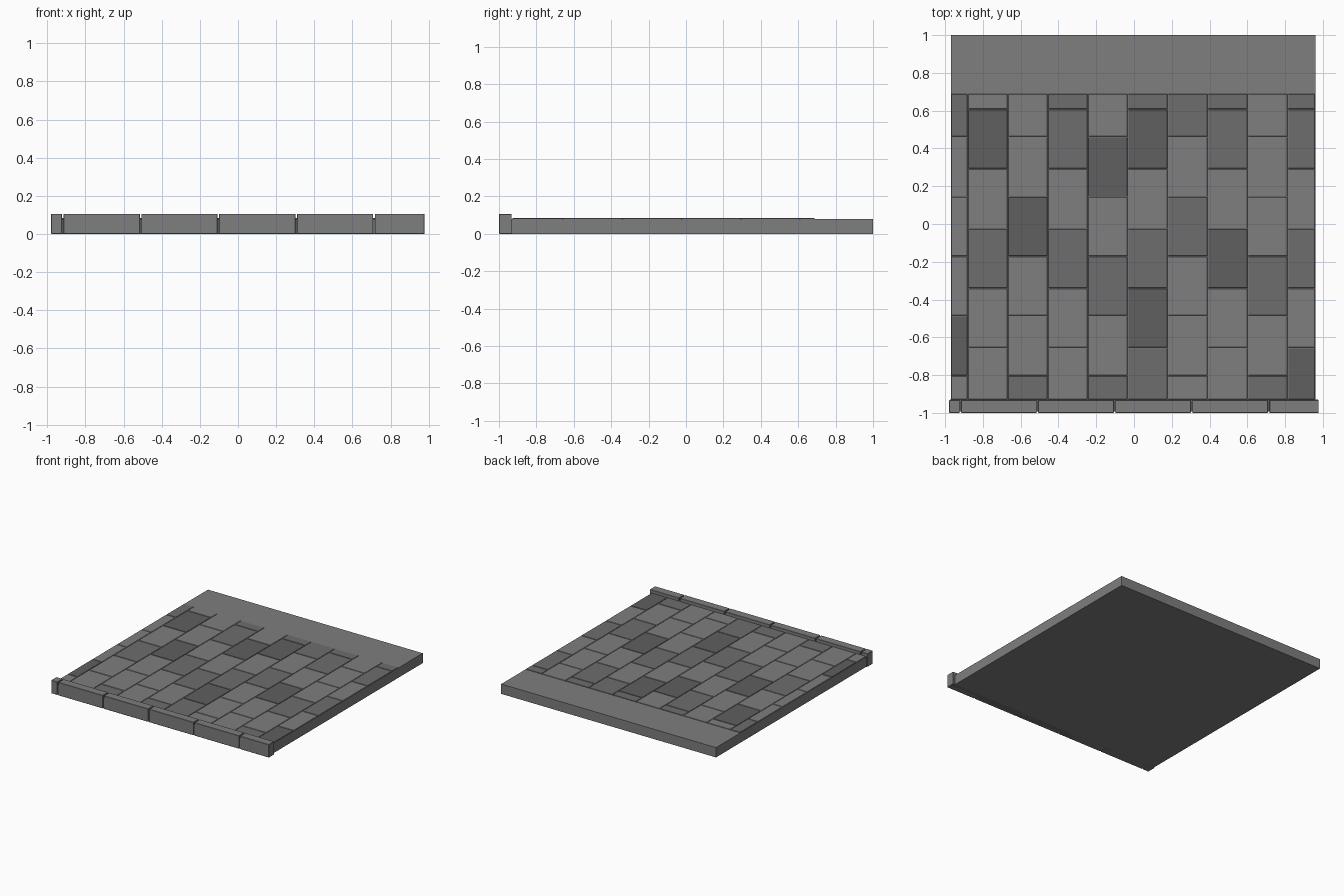
import bpy

if "Cube" in bpy.data.objects:
    bpy.data.objects.remove(bpy.data.objects["Cube"])

def material(name, v):
    m = bpy.data.materials.new(name)
    m.diffuse_color = (v, v, v, 1)
    m.use_nodes = True
    m.node_tree.nodes["Principled BSDF"].inputs["Base Color"].default_value = m.diffuse_color
    return m

LIGHT = material("light_stone", 0.21)
MID = material("mid_stone", 0.155)
DARK = material("dark_stone", 0.115)
SHADES = {"l": LIGHT, "m": MID, "d": DARK}

def box(name, x0, x1, y0, y1, z0, z1, mat, bevel=0):
    bpy.ops.mesh.primitive_cube_add(size=1, location=((x0+x1)/2, (y0+y1)/2, (z0+z1)/2))
    o = bpy.context.object
    o.name = name
    o.scale = (x1-x0, y1-y0, z1-z0)
    bpy.ops.object.transform_apply(location=False, rotation=False, scale=True)
    o.data.materials.append(mat)
    if bevel:
        b = o.modifiers.new("edge", "BEVEL")
        b.width = bevel
        b.segments = 1
    return o

# base slab
box("base_slab", -0.97, 0.96, -0.93, 1.0, 0, 0.08, LIGHT)

# kerb stones along the front, with narrow joints
joints = [-0.983, -0.919, -0.511, -0.103, 0.305, 0.713, 0.982]
for i, (a, b) in enumerate(zip(joints, joints[1:])):
    box(f"kerb_stone_{i}", a+0.004, b-0.004, -1.0, -0.932, 0, 0.106,
        LIGHT, 0.002)
box("kerb_mortar", -0.975, 0.974, -0.992, -0.93, 0, 0.08, MID)

# paving in running bond: shades listed from back to front, per column
columns = ["mllldl", "ldlmll", "lldllm", "mmlmll", "ldlmlm",
           "mdlmdm", "mlmlll", "mmldll", "lllmlm", "mmlmld"]
edges = [-0.97] + [-0.88 + 0.2119*i for i in range(9)] + [0.96]
for c, shades in enumerate(columns):
    first = 0.608 if c % 2 else 0.461
    cuts = [0.69] + [first - 0.316*i for i in range(5)] + [-0.93]
    for r, s in enumerate(shades):
        box(f"paver_{c}_{r}", edges[c]+0.002, edges[c+1]-0.002,
            cuts[r+1]+0.002, cuts[r]-0.002, 0.07, 0.084, SHADES[s], 0.002)
